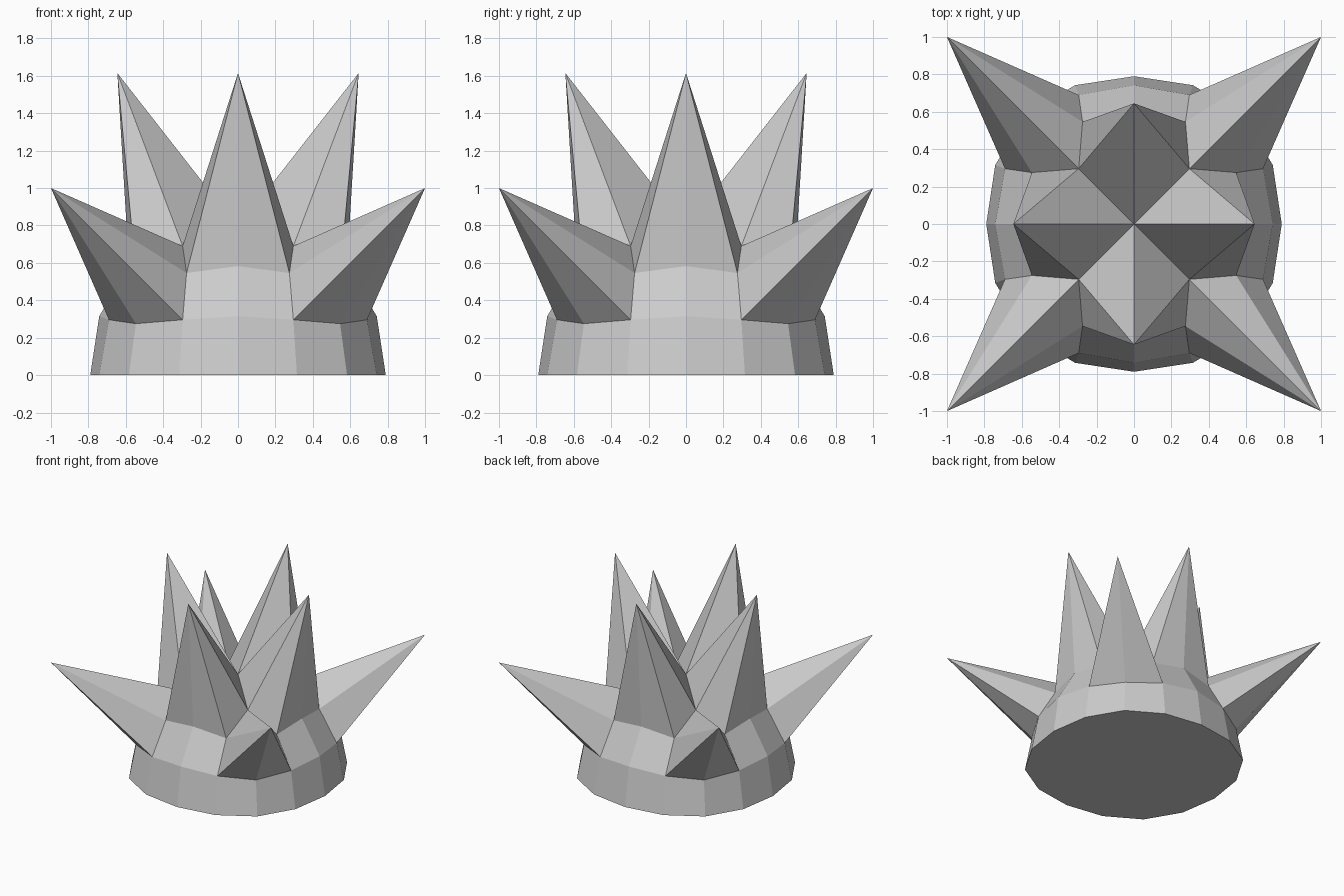
import bpy, bmesh
from mathutils import Vector

if "Cube" in bpy.data.objects:
    bpy.data.objects.remove(bpy.data.objects["Cube"])

# Rounded-cube positions, by lattice distance sorted from large to small
ROUND = {
    (2, 0, 0): (0.79, 0, 0),
    (2, 1, 0): (0.742, 0.315, 0),
    (2, 1, 1): (0.69, 0.296, 0.296),
    (2, 2, 0): (0.583, 0.583, 0),
    (2, 2, 1): (0.546, 0.546, 0.275),
    (2, 2, 2): (1, 1, 1),            # long corner spikes
}
TIP_OUT, TIP_UP = 0.645, 1.615       # four upper spikes


def is_tip(p):
    return p[2] == 2 and sorted((abs(p[0]), abs(p[1]))) == [0, 1]


def place(p):
    if is_tip(p):
        return Vector((p[0] * TIP_OUT, p[1] * TIP_OUT, TIP_UP))
    order = sorted(range(3), key=lambda i: -abs(p[i]))
    dist = ROUND[tuple(abs(p[i]) for i in order)]
    co = Vector()
    for i, d in zip(order, dist):
        co[i] = d if p[i] >= 0 else -d
    return co


# Gridded cube, upper half only
bm = bmesh.new()
bmesh.ops.create_cube(bm, size=2)
bmesh.ops.subdivide_edges(bm, edges=bm.edges[:], cuts=3, use_grid_fill=True)
bmesh.ops.delete(bm, geom=[v for v in bm.verts if v.co.z < -0.1], context='VERTS')
lattice = {v: tuple(round(c * 2) for c in v.co) for v in bm.verts}

# Split quads so that each spike is a fan of triangles
for f in bm.faces[:]:
    hubs = [l for l in f.loops if lattice[l.vert] == (0, 0, 2)]
    hubs += [l for l in f.loops if is_tip(lattice[l.vert])
             or all(abs(c) == 2 for c in lattice[l.vert])]
    if hubs:
        opposite = hubs[0].link_loop_next.link_loop_next.vert
        bmesh.utils.face_split(f, hubs[0].vert, opposite)

# Round the body, pull out the spikes, close the flat underside
for v, p in lattice.items():
    v.co = place(p)
bmesh.ops.holes_fill(bm, edges=[e for e in bm.edges if e.is_boundary], sides=0)
bmesh.ops.recalc_face_normals(bm, faces=bm.faces[:])

mesh = bpy.data.meshes.new("spiked_dome")
bm.to_mesh(mesh)
bm.free()
bpy.context.collection.objects.link(bpy.data.objects.new("spiked_dome", mesh))
